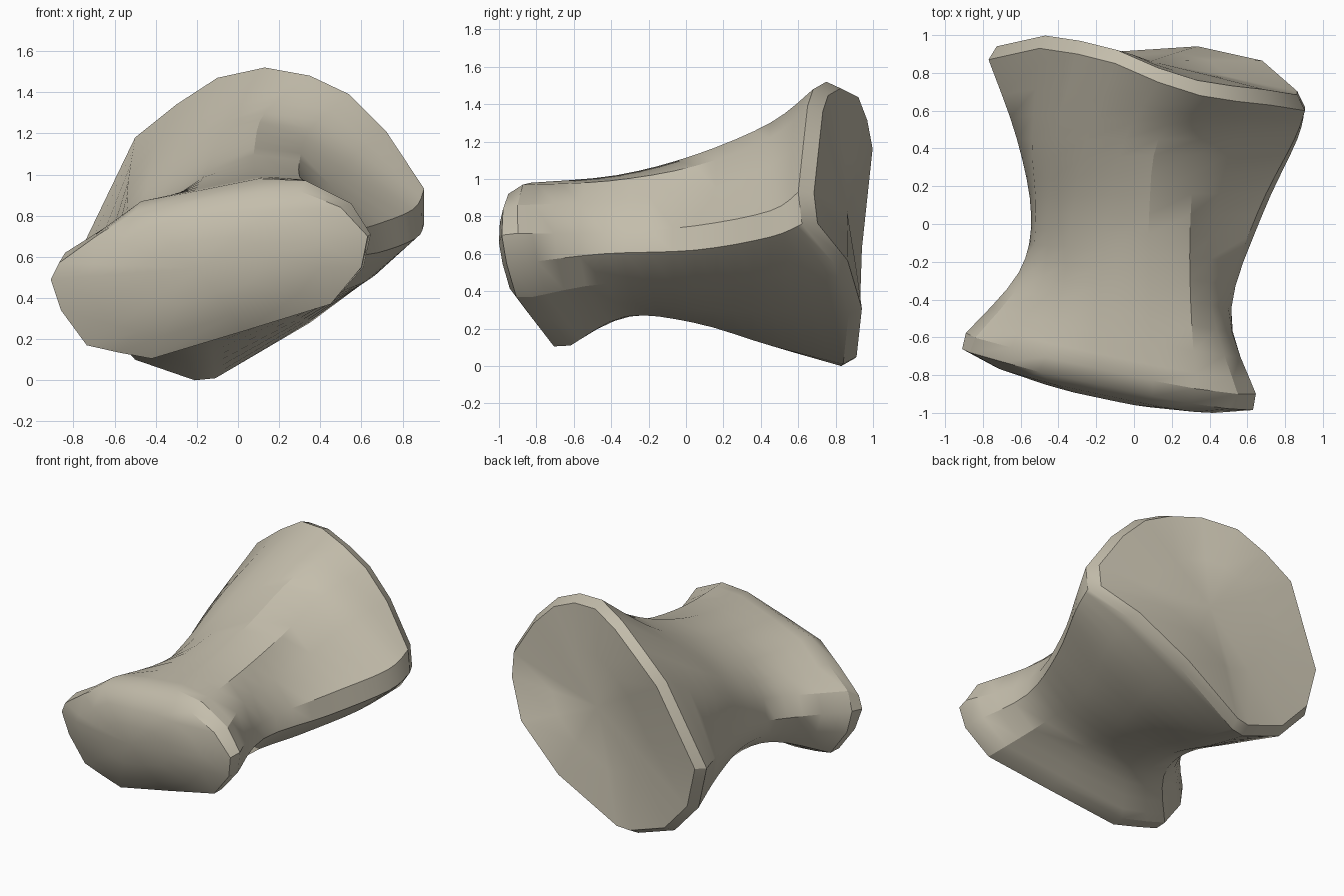
import bpy
import bmesh
import math
from mathutils import Vector

default_cube = bpy.data.objects.get("Cube")
if default_cube:
    bpy.data.objects.remove(default_cube, do_unlink=True)

# Cross-sections (x, z): from the left tip, over the top, round the ridge and underneath
FRONT_CAP = [(-.91, .49), (-.87, .57), (-.69, .7), (-.5, .82), (-.2, .87), (.1, .915),
             (.3, .92), (.5, .84), (.63, .7), (.6, .55), (.45, .37), (.03, .24),
             (-.42, .105), (-.58, .135), (-.735, .17), (-.86, .34)]
FRONT_RIM = [(-.89, .5), (-.84, .62), (-.65, .74), (-.47, .87), (-.2, .92), (.1, .98),
             (.33, .97), (.55, .86), (.645, .71), (.61, .55), (.45, .37), (.05, .25),
             (-.42, .11), (-.6, .14), (-.73, .17), (-.86, .35)]
FRONT_WAIST = [(-.61, .5), (-.57, .64), (-.48, .74), (-.37, .85), (-.18, .97), (.08, 1.02),
               (.3, .99), (.41, .88), (.5, .71), (.515, .6), (.38, .44), (.08, .34),
               (-.22, .265), (-.36, .265), (-.48, .29), (-.56, .38)]
BACK_WAIST = [(-.545, .55), (-.52, .72), (-.45, .83), (-.33, .93), (-.14, 1.05), (.08, 1.13),
              (.3, 1.07), (.43, .92), (.65, .75), (.68, .62), (.45, .42), (.15, .3),
              (-.13, .23), (-.28, .24), (-.4, .29), (-.5, .4)]
BACK_FLARE = [(-.62, .57), (-.54, .9), (-.42, 1.05), (-.25, 1.17), (-.05, 1.26), (.13, 1.3),
              (.35, 1.22), (.54, 1.07), (.85, .83), (.865, .69), (.62, .48), (.28, .29),
              (-.12, .11), (-.25, .11), (-.45, .2), (-.57, .36)]
BACK_RIM = [(-.77, .62), (-.5, 1.18), (-.3, 1.34), (-.1, 1.47), (.13, 1.52), (.35, 1.48),
            (.54, 1.39), (.72, 1.21), (.905, .93), (.905, .76), (.71, .55), (.35, .28),
            (-.11, .01), (-.21, 0), (-.5, .1), (-.7, .32)]
BACK_DEPTH = [.87, .93, .9, .85, .75, .68, .65, .63, .6, .62, .79, .87, .84, .83, .84, .86]


def plane_ring(section, y, lean_x=0, lean_z=0):
    """Section laid on a plane at depth y, leaning with x and z."""
    return [Vector((x, y + lean_x * x + lean_z * z, z)) for x, z in section]


def ring_centre(ring):
    return sum(ring, Vector()) / len(ring)


def inset_ring(ring, scale, push):
    """Shrink a ring about its centre and push it along y."""
    centre = ring_centre(ring)
    return [centre.lerp(p, scale) + Vector((0, push, 0)) for p in ring]


def smooth_point(a, b, c, d, t):
    """Point on a smooth curve between b and c."""
    return (b * 2 + (c - a) * t + (a * 2 - b * 5 + c * 4 - d) * t ** 2
            + (b * 3 - a - c * 3 + d) * t ** 3) / 2


def smooth_loft(rings, steps):
    """Insert curved in-between rings."""
    result = []
    for i in range(len(rings) - 1):
        group = (rings[max(i - 1, 0)], rings[i], rings[i + 1],
                 rings[min(i + 2, len(rings) - 1)])
        for s in range(steps):
            result.append([smooth_point(*points, s / steps) for points in zip(*group)])
    result.append(rings[-1])
    return result


# Ring stack: domed front cap, curved shaft, flatter back cap
front = plane_ring(FRONT_RIM, -.683, -.192, -.13)
front_edge = plane_ring(FRONT_CAP, -.773, -.192, -.13)
back = [Vector((x, y, z)) for (x, z), y in zip(BACK_RIM, BACK_DEPTH)]
shaft = smooth_loft([front, plane_ring(FRONT_WAIST, -.36, -.17), plane_ring(BACK_WAIST, .05),
                     plane_ring(BACK_FLARE, .45), back], 4)
front_cap = [inset_ring(front_edge, .4, -.095), inset_ring(front_edge, .75, -.06), front_edge]
back_cap = [inset_ring(back, .95, .075), inset_ring(back, .5, .08)]
front_tip = ring_centre(front_edge) + Vector((0, -.11, 0))
back_tip = ring_centre(back) + Vector((0, .08, 0))

# Skin the rings and close both ends
bm = bmesh.new()
loops = [[bm.verts.new(p) for p in ring] for ring in front_cap + shaft + back_cap]
count = len(FRONT_RIM)
for lower, upper in zip(loops, loops[1:]):
    for i in range(count):
        j = (i + 1) % count
        bm.faces.new((lower[i], lower[j], upper[j], upper[i]))
for loop, tip in ((loops[0], front_tip), (loops[-1], back_tip)):
    middle = bm.verts.new(tip)
    for i in range(count):
        bm.faces.new((loop[i], loop[(i + 1) % count], middle))
bmesh.ops.recalc_face_normals(bm, faces=bm.faces[:])

mesh = bpy.data.meshes.new("bone_body")
bm.to_mesh(mesh)
bm.free()
bone = bpy.data.objects.new("bone_body", mesh)
bpy.context.collection.objects.link(bone)

# Single pale bone colour
colour = (.55, .51, .41, 1)
material = bpy.data.materials.new("pale_bone")
material.use_nodes = True
material.diffuse_color = colour
for node in material.node_tree.nodes:
    if node.type == 'BSDF_PRINCIPLED':
        node.inputs["Base Color"].default_value = colour
mesh.materials.append(material)

# Smooth surfaces with crisp rims
bpy.ops.object.select_all(action='DESELECT')
bone.select_set(True)
bpy.context.view_layer.objects.active = bone
bpy.ops.object.shade_smooth_by_angle(angle=math.radians(30))
